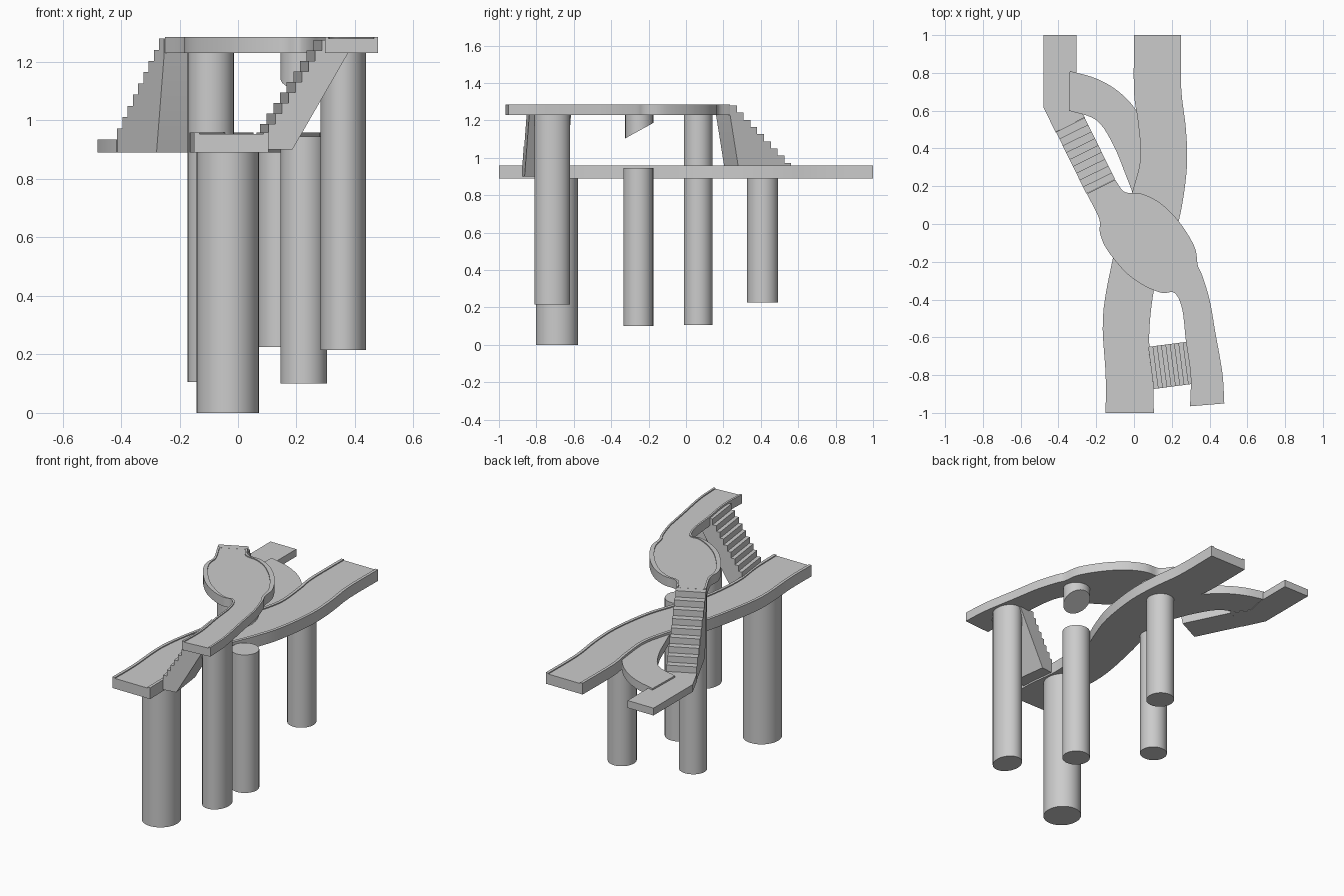
import bpy, math
from mathutils import Vector

if "Cube" in bpy.data.objects:
    bpy.data.objects.remove(bpy.data.objects["Cube"])


def make_object(name, verts, faces):
    mesh = bpy.data.meshes.new(name)
    mesh.from_pydata(verts, [], faces)
    obj = bpy.data.objects.new(name, mesh)
    bpy.context.collection.objects.link(obj)
    import bmesh
    bm = bmesh.new()
    bm.from_mesh(mesh)
    bmesh.ops.recalc_face_normals(bm, faces=bm.faces)
    bm.to_mesh(mesh)
    bm.free()
    bpy.context.view_layer.objects.active = obj
    bpy.ops.object.select_all(action='DESELECT')
    obj.select_set(True)
    bpy.ops.object.shade_smooth_by_angle(angle=math.radians(30))
    return obj


def smooth(points, steps=5):
    """Catmull-Rom curve through the points."""
    p = [Vector(q) for q in points]
    p = [2 * p[0] - p[1]] + p + [2 * p[-1] - p[-2]]
    out = []
    for a, b, c, d in zip(p, p[1:], p[2:], p[3:]):
        for i in range(steps):
            t = i / steps
            out.append(0.5 * (2 * b + (c - a) * t + (2 * a - 5 * b + 4 * c - d) * t * t
                              + (3 * b - a - 3 * c + d) * t ** 3))
    return out + [p[-2]]


def slab(name, left, right, z0, z1):
    """Flat deck between two matching edge lines."""
    verts, faces = [], []
    for a, b in zip(left, right):
        verts += [(a.x, a.y, z0), (b.x, b.y, z0), (b.x, b.y, z1), (a.x, a.y, z1)]
    n = len(left)
    for i in range(n - 1):
        for k in range(4):
            j = (k + 1) % 4
            faces.append((4 * i + k, 4 * i + j, 4 * i + 4 + j, 4 * i + 4 + k))
    faces += [(0, 1, 2, 3), tuple(4 * (n - 1) + k for k in range(4))]
    return make_object(name, verts, faces)


def deck(name, left, right, z0, z1, curbs=True):
    left, right = smooth(left), smooth(right)
    slab(name, left, right, z0, z1)
    if curbs:  # low raised lips along both sides
        for side, a, b in (("left", left, right), ("right", right, left)):
            inner = [p.lerp(q, 0.07) for p, q in zip(a, b)]
            slab(f"{name}_{side}_curb", a, inner, z1 - 0.01, z1 + 0.006)


def stairs(name, top, bottom, width, z_top, z_bot, under, steps=9):
    """Stepped solid; under lists the (run, z) points of the underside."""
    top, bottom = Vector(top), Vector(bottom)
    run = (bottom - top).length
    d = (bottom - top).normalized()
    side = Vector((-d.y, d.x)) * width / 2
    prof = []
    for i in range(steps):
        z = z_top - (z_top - z_bot) * i / steps
        prof += [(run * i / steps, z), (run * (i + 1) / steps, z)]
    prof += under
    n = len(prof)
    verts = []
    for s in (1, -1):
        for r, z in prof:
            p = top + d * r + side * s
            verts.append((p.x, p.y, z))
    faces = [tuple(range(n)), tuple(range(n, 2 * n))]
    faces += [(i, (i + 1) % n, n + (i + 1) % n, n + i) for i in range(n)]
    make_object(name, verts, faces)


def column(name, x, y, rx, ry, z0, z1, slope=0, n=32):
    """Round pillar; slope tilts the lower end along y."""
    verts = []
    for low in (True, False):
        for i in range(n):
            a = 2 * math.pi * i / n
            dx, dy = rx * math.cos(a), ry * math.sin(a)
            verts.append((x + dx, y + dy, z0 + slope * dy if low else z1))
    faces = [tuple(range(n)), tuple(range(n, 2 * n))]
    faces += [(i, (i + 1) % n, n + (i + 1) % n, n + i) for i in range(n)]
    make_object(name, verts, faces)


# Lower walkway, an S-curve along the full length
deck("lower_walkway",
     [(-0.15, -1), (-0.15, -0.8), (-0.165, -0.5), (-0.12, -0.22), (-0.06, 0.02),
      (0.0, 0.2), (0.035, 0.36), (0.02, 0.55), (0.0, 0.7), (0.0, 1)],
     [(0.105, -1), (0.10, -0.8), (0.08, -0.6), (0.11, -0.33), (0.19, -0.12),
      (0.245, 0.05), (0.28, 0.3), (0.275, 0.5), (0.25, 0.72), (0.25, 1)],
     0.89, 0.953)

# Curved branch from the lower walkway to the landing
deck("branch_walkway",
     [(-0.345, 0.60), (-0.20, 0.55), (-0.11, 0.42), (-0.04, 0.25), (0.01, 0.12)],
     [(-0.34, 0.81), (-0.20, 0.77), (-0.08, 0.70), (0.02, 0.59), (0.10, 0.42)],
     0.893, 0.945, curbs=False)

# Lower landing at the foot of the long stairs
slab("lower_landing",
     [Vector(p) for p in [(-0.48, 1), (-0.48, 0.78), (-0.48, 0.62), (-0.415, 0.485)]],
     [Vector(p) for p in [(-0.305, 1), (-0.305, 0.78), (-0.33, 0.66), (-0.26, 0.565)]],
     0.89, 0.935)

# Upper walkway: bridge end, oval platform and front path
deck("upper_walkway",
     [(-0.25, 0.16), (-0.185, 0.03), (-0.18, -0.05), (-0.14, -0.14), (-0.04, -0.26),
      (0.06, -0.33), (0.15, -0.365), (0.215, -0.365), (0.255, -0.45), (0.275, -0.62),
      (0.30, -0.8), (0.297, -0.965)],
     [(-0.10, 0.235), (-0.05, 0.17), (0.04, 0.16), (0.14, 0.11), (0.24, 0.01),
      (0.32, -0.12), (0.338, -0.22), (0.36, -0.27), (0.40, -0.40), (0.43, -0.57),
      (0.468, -0.79), (0.478, -0.95)],
     1.23, 1.28)

# Two stairways joining the levels
stairs("back_stairs", (-0.176, 0.198), (-0.337, 0.525), 0.17, 1.28, 0.935,
       [(0.365, 0.89), (0.06, 0.89), (0.0, 1.23)])
stairs("front_stairs", (0.295, -0.735), (0.09, -0.762), 0.225, 1.275, 0.953,
       [(0.207, 0.90), (0.125, 0.90), (-0.07, 1.235)])

# Supporting columns (feet end at different heights)
column("front_column", -0.035, -0.69, 0.107, 0.113, 0, 0.895)
column("front_right_column", 0.36, -0.715, 0.078, 0.095, 0.215, 1.24)
column("middle_right_column", 0.225, -0.255, 0.08, 0.08, 0.10, 0.945)
column("hanging_stub", 0.225, -0.25, 0.08, 0.075, 1.145, 1.24, slope=0.55)
column("middle_left_column", -0.093, 0.065, 0.079, 0.077, 0.105, 1.24)
column("back_column", 0.145, 0.41, 0.08, 0.083, 0.225, 0.895)
